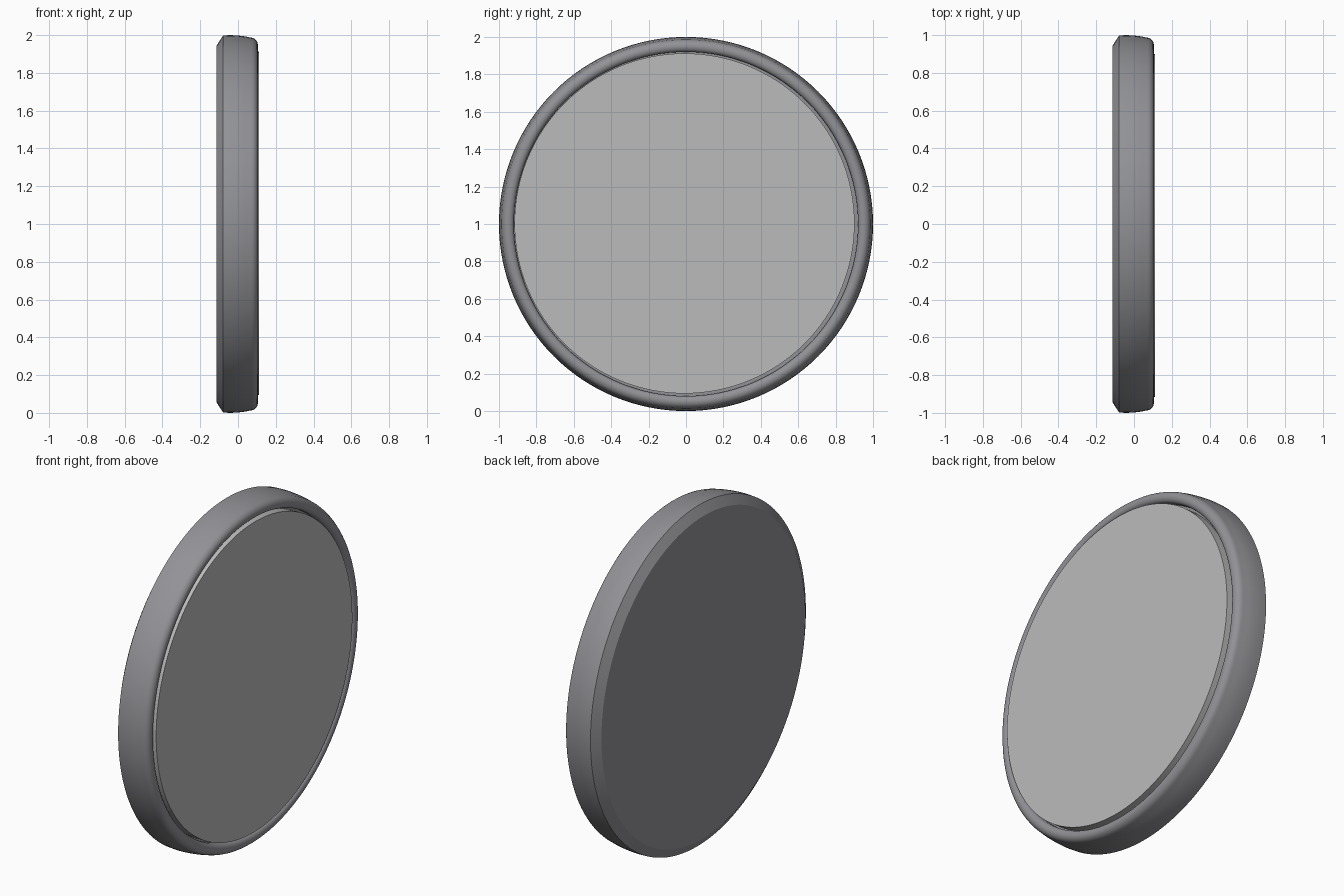
import bpy, bmesh, math

if "Cube" in bpy.data.objects:
    bpy.data.objects.remove(bpy.data.objects["Cube"])

SEG = 128


def material(name, rgb):
    m = bpy.data.materials.new(name)
    m.diffuse_color = (*rgb, 1.0)
    m.use_nodes = True
    m.node_tree.nodes["Principled BSDF"].inputs["Base Color"].default_value = m.diffuse_color
    return m


def lathe(name, profile, centre, mat):
    """Spin (x, radius) points around the x axis; zero radius closes the ends."""
    bm = bmesh.new()
    rings = []
    for x, r in profile:
        if r == 0:
            rings.append([bm.verts.new((x, 0, 0))])
        else:
            rings.append([bm.verts.new((x, r * math.cos(2 * math.pi * i / SEG),
                                        r * math.sin(2 * math.pi * i / SEG)))
                          for i in range(SEG)])
    for a, b in zip(rings, rings[1:]):
        for i in range(SEG):
            j = (i + 1) % SEG
            if len(a) == 1:
                bm.faces.new((a[0], b[i], b[j]))
            elif len(b) == 1:
                bm.faces.new((a[i], a[j], b[0]))
            else:
                bm.faces.new((a[i], a[j], b[j], b[i]))
    bmesh.ops.recalc_face_normals(bm, faces=bm.faces)
    me = bpy.data.meshes.new(name)
    bm.to_mesh(me)
    bm.free()
    me.materials.append(mat)
    ob = bpy.data.objects.new(name, me)
    ob.location = centre
    bpy.context.collection.objects.link(ob)
    bpy.ops.object.select_all(action='DESELECT')
    ob.select_set(True)
    bpy.context.view_layer.objects.active = ob
    bpy.ops.object.shade_smooth_by_angle(angle=math.radians(32))
    return ob


body_grey = material("body_grey", (0.29, 0.29, 0.31))
panel_grey = material("panel_grey", (0.50, 0.50, 0.50))

# Housing: flat back, chamfer, gently bulged side, rolled front lip, shallow recess
profile = [(-0.113, 0), (-0.113, 0.945), (-0.079, 0.998), (-0.04, 1.0),
           (0.0, 0.998), (0.04, 0.993)]
# outer shoulder of the lip, then its inner roll
for k in range(7):
    a = math.radians(15 * k)
    profile.append((0.065 + 0.04 * math.sin(a), 0.950 + 0.037 * math.cos(a)))
for k in range(1, 6):
    a = math.radians(18 * k)
    profile.append((0.080 + 0.025 * math.cos(a), 0.950 - 0.030 * math.sin(a)))
profile += [(0.055, 0.920), (0.055, 0)]
lathe("housing", profile, (0, 0, 1), body_grey)

# Front panel: thin disc set in the recess, slightly off centre and just proud of the lip
lathe("front_panel", [(0.05, 0), (0.05, 0.909), (0.111, 0.909), (0.111, 0)],
      (0, -0.008, 1.003), panel_grey)
